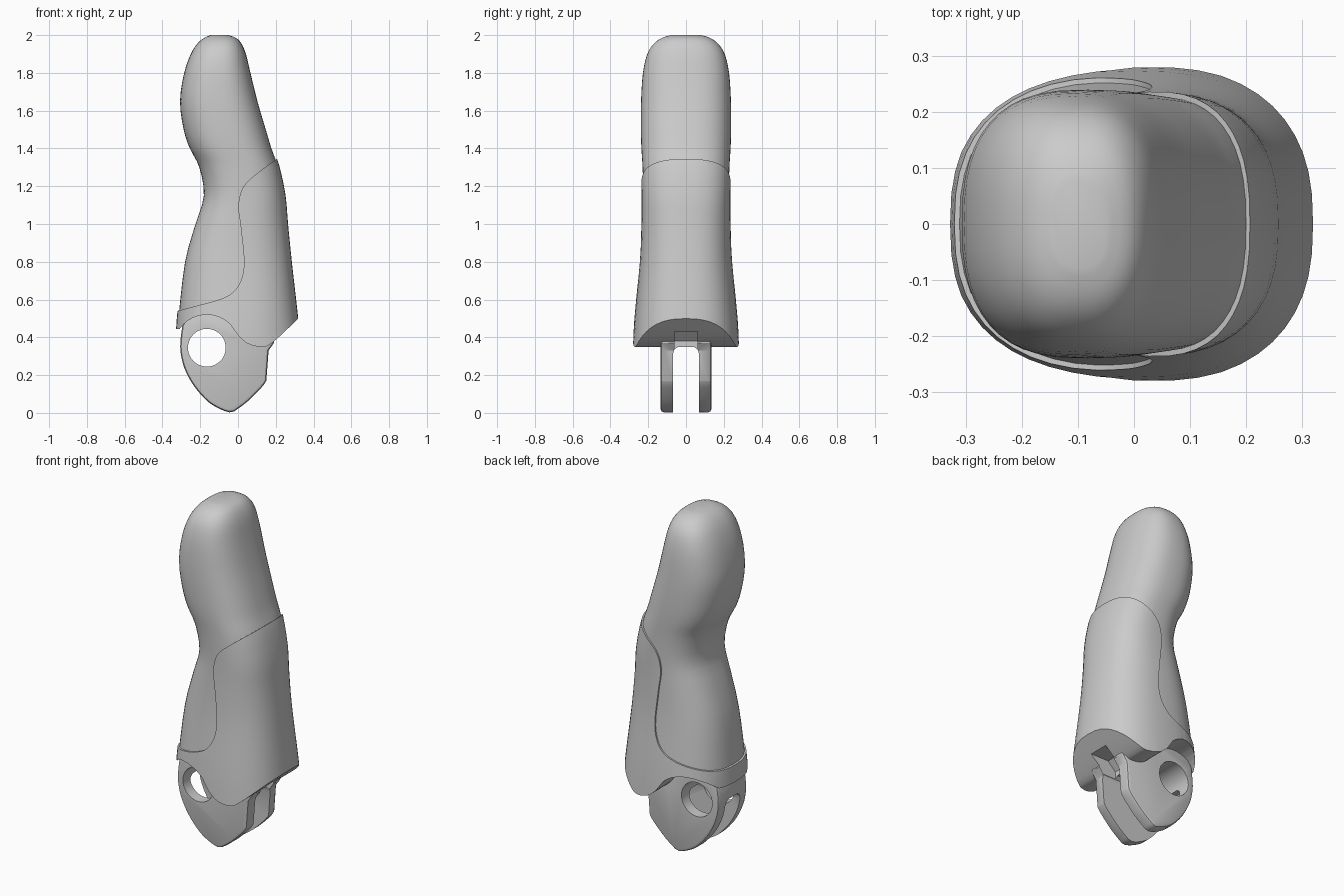
import bpy, bmesh, math
from mathutils import Vector

if "Cube" in bpy.data.objects:
    bpy.data.objects.remove(bpy.data.objects["Cube"])


def smooth_path(points, steps=4):
    """Catmull-Rom resampling of an open path of any dimension."""
    pts = [Vector(p) for p in points]
    out = []
    for i in range(len(pts) - 1):
        p0, p1, p2 = pts[max(i - 1, 0)], pts[i], pts[i + 1]
        p3 = pts[min(i + 2, len(pts) - 1)]
        for s in range(steps):
            t = s / steps
            out.append(0.5 * (2 * p1 + (p2 - p0) * t
                              + (2 * p0 - 5 * p1 + 4 * p2 - p3) * t * t
                              + (3 * p1 - p0 - 3 * p2 + p3) * t ** 3))
    return [tuple(p) for p in out] + [tuple(pts[-1])]


def finish(bm, name):
    bmesh.ops.recalc_face_normals(bm, faces=bm.faces)
    mesh = bpy.data.meshes.new(name)
    bm.to_mesh(mesh)
    bm.free()
    obj = bpy.data.objects.new(name, mesh)
    bpy.context.collection.objects.link(obj)
    return obj


def prism(name, outline, half, axis='Y'):
    """Extrude an (across, z) outline from -half to +half along an axis."""
    bm = bmesh.new()
    rings = []
    for d in (-half, half):
        rings.append([bm.verts.new((a, d, z) if axis == 'Y' else (d, a, z))
                      for a, z in outline])
    bm.faces.new(rings[0])
    bm.faces.new(rings[1])
    n = len(outline)
    for i in range(n):
        j = (i + 1) % n
        bm.faces.new((rings[0][i], rings[0][j], rings[1][j], rings[1][i]))
    return finish(bm, name)


def loft(name, stations, grow=0.0, n=48, power=2.5):
    """Stack superellipse rings given as (z, left x, right x, half width)."""
    bm = bmesh.new()
    rings = []
    for z, xl, xr, hy in stations:
        cx, rx, ry = (xl + xr) / 2, (xr - xl) / 2 + grow, hy + grow
        ring = []
        for k in range(n):
            c, s = math.cos(math.tau * k / n), math.sin(math.tau * k / n)
            ring.append(bm.verts.new((
                cx + rx * math.copysign(abs(c) ** (2 / power), c),
                ry * math.copysign(abs(s) ** (2 / power), s), z)))
        rings.append(ring)
    for a, b in zip(rings, rings[1:]):
        for k in range(n):
            j = (k + 1) % n
            bm.faces.new((a[k], a[j], b[j], b[k]))
    bm.faces.new(rings[0])
    bm.faces.new(rings[-1])
    return finish(bm, name)


def apply_modifier(obj, kind, **settings):
    mod = obj.modifiers.new(kind.lower(), kind)
    for key, value in settings.items():
        setattr(mod, key, value)
    bpy.context.view_layer.objects.active = obj
    bpy.ops.object.modifier_apply(modifier=mod.name)


def cut(obj, tool, operation='DIFFERENCE'):
    apply_modifier(obj, 'BOOLEAN', object=tool, operation=operation, solver='EXACT')


# Finger form, bottom to top
stations = smooth_path([
    (0.30, -.325, .330, .275), (0.50, -.315, .310, .264), (0.80, -.280, .276, .236),
    (1.00, -.225, .256, .227), (1.15, -.181, .243, .226), (1.30, -.205, .212, .230),
    (1.40, -.255, .177, .236), (1.50, -.288, .147, .239), (1.65, -.307, .103, .238),
    (1.80, -.285, .066, .228), (1.90, -.250, .042, .205), (1.955, -.215, .018, .170),
    (1.985, -.180, -.01, .128), (2.00, -.145, -.05, .080)], 3)

# Seam between finger pad and shell, and the shell's lower edge
seam = [(-.5, .515)] + smooth_path([
    (-.32, .54), (-.2, .572), (-.1, .60), (-.03, .635), (.015, .70), (.032, .80),
    (.015, .98), (.002, 1.10), (.03, 1.20), (.11, 1.275), (.20, 1.34)]) + [(.5, 1.54)]
arc = [(-.165 + .175 * math.cos(math.radians(a)), .345 + .175 * math.sin(math.radians(a)))
       for a in range(145, 44, -10)]
lower = [(-.5, .44)] + arc + smooth_path([
    (0.0, .41), (.05, .368), (.12, .35), (.18, .37), (.32, .50)]) + [(.5, .667)]

finger = loft("fingertip_pad", stations)
shell = loft("back_shell", stations, 0.009)
above = prism("pad_region", seam + [(.5, 2.3), (-.5, 2.3)], 0.5)
below = prism("shell_region", seam + lower[::-1], 0.5)
cut(finger, above, 'INTERSECT')
cut(shell, below, 'INTERSECT')

# Hinge clevis with rounded knuckle and pointed stop
clevis = prism("hinge_clevis", [(-.25, .56), (-.295, .46)] + smooth_path([
    (-.303, .40), (-.305, .33), (-.285, .24), (-.235, .145), (-.16, .06),
    (-.09, .018), (-.045, .003)]) + smooth_path([
        (-.02, .008), (.05, .06), (.125, .135), (.15, .17)]) + [
    (.162, .33), (.19, .37), (.19, .48), (.05, .56)], 0.135)
apply_modifier(clevis, 'BEVEL', width=0.018, segments=2, limit_method='ANGLE',
               angle_limit=math.radians(50))

# Slot between the lugs, deeper pocket at the shell side, and the pin hole
slot = prism("slot_cutter", [(-.07, -.2), (.07, -.2), (.07, .31), (.062, .335),
                             (.042, .35), (-.042, .35), (-.062, .335), (-.07, .31)],
             0.8, 'X')
pocket = prism("pocket_cutter", [(.08, .2), (.4, .2), (.4, .43), (.13, .43), (.08, .38)], 0.06)
hole = prism("pin_cutter", [(-.165 + .1 * math.cos(math.tau * k / 40),
                             .345 + .1 * math.sin(math.tau * k / 40))
                            for k in range(40)], 0.5)
for tool in (slot, pocket, hole):
    cut(clevis, tool)
cut(shell, pocket)

for tool in (above, below, slot, pocket, hole):
    bpy.data.objects.remove(tool, do_unlink=True)

# Smooth shading with sharp cut edges kept
bpy.ops.object.select_all(action='DESELECT')
for obj in (finger, shell, clevis):
    obj.select_set(True)
bpy.context.view_layer.objects.active = finger
bpy.ops.object.shade_smooth_by_angle(angle=math.radians(30))
